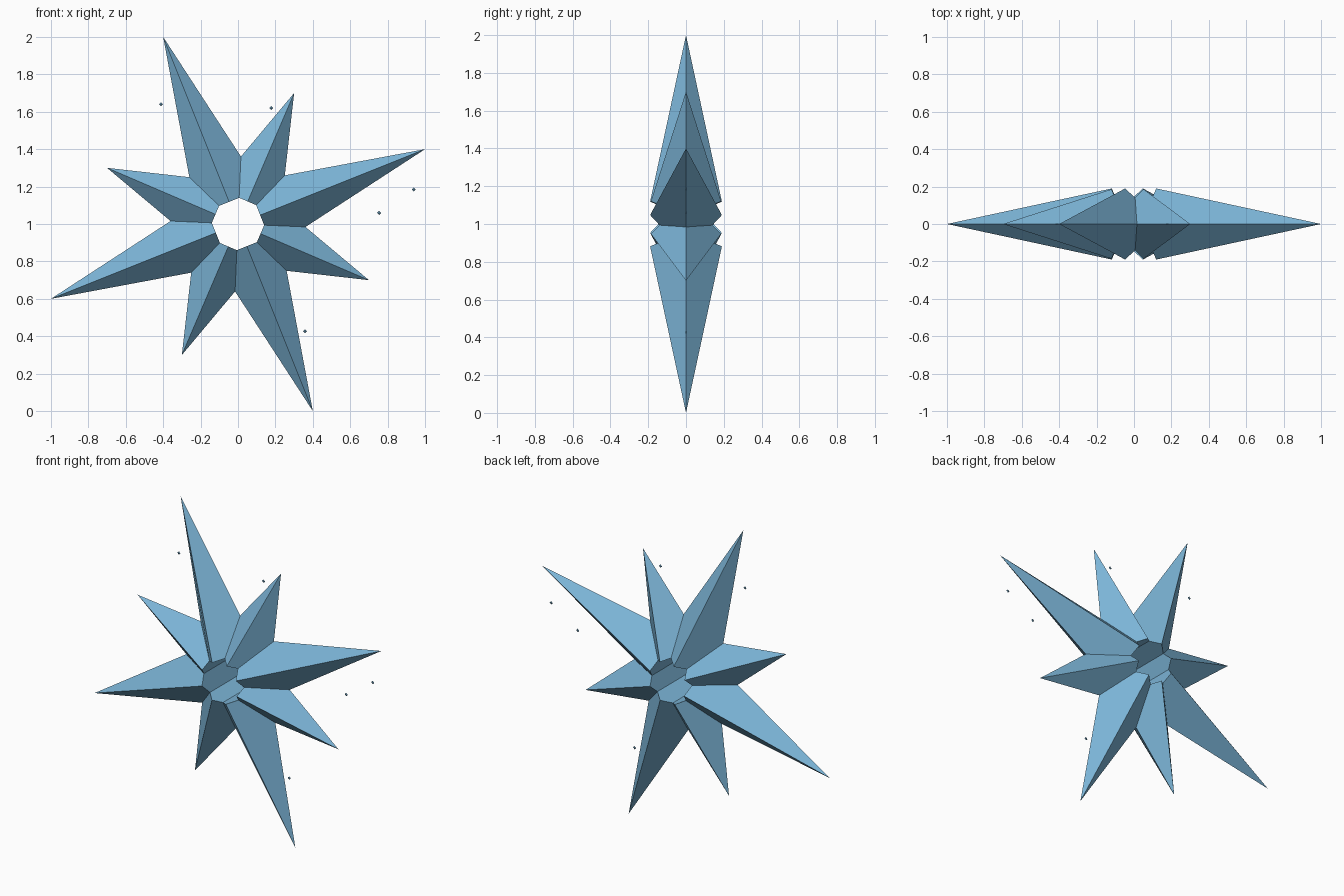
import bpy
import bmesh
from math import sin, cos, radians

cube = bpy.data.objects.get("Cube")
if cube:
    bpy.data.objects.remove(cube, do_unlink=True)

CENTRE_Z = 1.0
LONG_ANGLE = 21.8      # direction of the first long point
SHORT_ANGLE = 66.8     # direction of the first short point
VALLEY_OFFSET = 20.7   # valleys sit this far either side of a short point
VALLEY_R, HOLE_R = 0.361, 0.14

blue = bpy.data.materials.new("sky_blue")
blue.use_nodes = True
colour = (0.20, 0.46, 0.68, 1.0)
blue.diffuse_color = colour
blue.node_tree.nodes["Principled BSDF"].inputs["Base Color"].default_value = colour


def polar(radius, degrees, y=0.0):
    a = radians(degrees)
    return (radius * cos(a), y, CENTRE_Z + radius * sin(a))


def finish(bm, name):
    bmesh.ops.recalc_face_normals(bm, faces=bm.faces)
    mesh = bpy.data.meshes.new(name)
    bm.to_mesh(mesh)
    bm.free()
    mesh.materials.append(blue)
    obj = bpy.data.objects.new(name, mesh)
    bpy.context.collection.objects.link(obj)
    return obj


def hole_edge_radius(half_angle):
    """Distance to the middle of a straight side of the hole."""
    return HOLE_R * cos(radians(half_angle))


# Outline steps of one quarter turn: angle, outer radius, hole radius, half depth
quarter = [
    (LONG_ANGLE, 1.077, hole_edge_radius(45 - VALLEY_OFFSET), 0.19),
    (SHORT_ANGLE - VALLEY_OFFSET, VALLEY_R, HOLE_R, 0.14),
    (SHORT_ANGLE, 0.762, hole_edge_radius(VALLEY_OFFSET), 0.186),
    (SHORT_ANGLE + VALLEY_OFFSET, VALLEY_R, HOLE_R, 0.14),
]

# Faceted star with an eight-sided hole
bm = bmesh.new()
ring = []
for turn in range(4):
    for angle, outer, inner, depth in quarter:
        a = angle + 90 * turn
        ring.append((bm.verts.new(polar(outer, a)),
                     bm.verts.new(polar(inner, a, -depth)),
                     bm.verts.new(polar(inner, a, depth))))
for i, (rim, front, back) in enumerate(ring):
    rim2, front2, back2 = ring[(i + 1) % len(ring)]
    bm.faces.new((rim, rim2, front2, front))
    bm.faces.new((rim2, rim, back, back2))
    bm.faces.new((front, front2, back2, back))
finish(bm, "star")

# Tiny flat diamonds floating around the star
sparks = [(-0.412, 1.64), (0.178, 1.62), (0.94, 1.185), (0.755, 1.06), (0.358, 0.427)]
for n, (x, z) in enumerate(sparks, 1):
    bm = bmesh.new()
    r, d = 0.011, 0.004
    rim = [bm.verts.new(p) for p in ((r, 0, 0), (0, 0, r), (-r, 0, 0), (0, 0, -r))]
    for y in (-d, d):
        apex = bm.verts.new((0, y, 0))
        for i in range(4):
            bm.faces.new((rim[i], rim[(i + 1) % 4], apex))
    finish(bm, f"spark_{n}").location = (x, 0, z)
